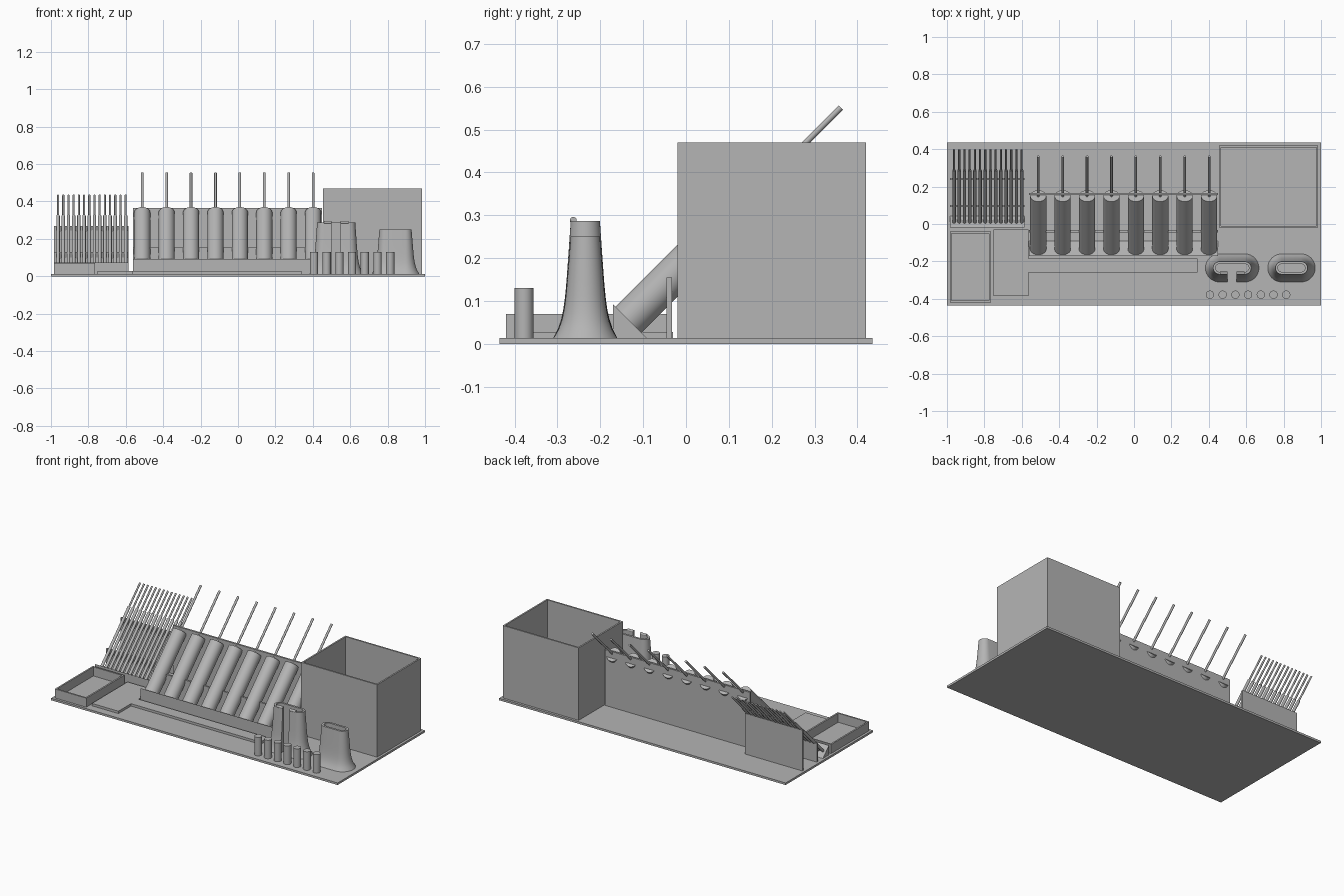
import bpy, bmesh, math
from mathutils import Vector

old = bpy.data.objects.get("Cube")
if old:
    bpy.data.objects.remove(old)

grey = bpy.data.materials.new("plain_grey")
grey.use_nodes = True
GREY = (0.46, 0.46, 0.46, 1)
grey.diffuse_color = GREY
grey.node_tree.nodes["Principled BSDF"].inputs["Base Color"].default_value = GREY
FLOOR = 0.013


def finish(name, bm, smooth=False):
    bmesh.ops.recalc_face_normals(bm, faces=bm.faces)
    mesh = bpy.data.meshes.new(name)
    bm.to_mesh(mesh)
    bm.free()
    mesh.materials.append(grey)
    if smooth:
        mesh.shade_smooth()
        mesh.set_sharp_from_angle(angle=math.radians(35))
    obj = bpy.data.objects.new(name, mesh)
    bpy.context.collection.objects.link(obj)
    return obj


def prism(name, outline, direction):
    """Extrude a flat outline along a direction."""
    bm = bmesh.new()
    face = bm.faces.new([bm.verts.new(p) for p in outline])
    new = bmesh.ops.extrude_face_region(bm, geom=[face])["geom"]
    verts = [v for v in new if isinstance(v, bmesh.types.BMVert)]
    bmesh.ops.translate(bm, verts=verts, vec=direction)
    return finish(name, bm)


def box(name, x0, x1, y0, y1, z0, z1):
    return prism(name, [(x0, y0, z0), (x1, y0, z0), (x1, y1, z0), (x0, y1, z0)],
                 (0, 0, z1 - z0))


def sweep(name, path, profile, closed):
    """Sweep a closed (offset, z) profile along points paired with normals."""
    bm = bmesh.new()
    rings = [[bm.verts.new((x + nx * r, y + ny * r, z)) for r, z in profile]
             for x, y, nx, ny in path]
    n, count = len(profile), len(rings)
    for i in range(count if closed else count - 1):
        a, b = rings[i], rings[(i + 1) % count]
        for j in range(n):
            k = (j + 1) % n
            bm.faces.new((a[j], b[j], b[k], a[k]))
    if not closed:
        bm.faces.new(rings[0])
        bm.faces.new(rings[-1])
    return finish(name, bm, True)


def open_box(name, x0, x1, y0, y1, top, wall):
    """Four walls with mitred corners, standing on the base."""
    bm = bmesh.new()
    corners = [(x0, y0, 1, 1), (x1, y0, -1, 1), (x1, y1, -1, -1), (x0, y1, 1, -1)]
    loops = [[bm.verts.new((x + sx * w, y + sy * w, z)) for x, y, sx, sy in corners]
             for w, z in ((0, FLOOR), (0, top), (wall, top), (wall, FLOOR))]
    for i in range(4):
        a, b = loops[i], loops[(i + 1) % 4]
        for j in range(4):
            k = (j + 1) % 4
            bm.faces.new((a[j], a[k], b[k], b[j]))
    return finish(name, bm)


def rod(name, start, end, radius, sides=32):
    start, end = Vector(start), Vector(end)
    axis = end - start
    bm = bmesh.new()
    bmesh.ops.create_cone(bm, cap_ends=True, segments=sides, radius1=radius,
                          radius2=radius, depth=axis.length)
    bm.transform(axis.to_track_quat("Z", "Y").to_matrix().to_4x4())
    bmesh.ops.translate(bm, verts=bm.verts, vec=(start + end) / 2)
    return finish(name, bm, True)


def tilted_rack(name, x0, x1, y_front, z_front, plates):
    """Wedge foot and upright plates that hold tools leaning at 45 degrees."""
    y_back = y_front + z_front - FLOOR
    prism(name + "_wedge", [(x0, y_front, FLOOR), (x0, y_front, z_front),
                            (x0, y_back, FLOOR)], (x1 - x0, 0, 0))
    for label, y, top in plates:
        box(f"{name}_{label}_plate", x0, x1, y, y + 0.012, FLOOR, top)


def tool(name, x, offset, y_points, radii, sides):
    """Leaning tool: thick handle then thin shaft, along z = y + offset."""
    a, b, c = [(x, y, y + offset) for y in y_points]
    rod(name + "_handle", a, b, radii[0], sides)
    rod(name + "_shaft", b, c, radii[1], 12)


def flared_holder(name, cx, cy, half, top, slot=0):
    """Hollow stadium-shaped tower with a flared foot and optional front slot."""
    steps = 16
    path = []
    for side in (1, -1):
        for i in range(steps + 1):
            t = math.pi * (i / steps - 0.5) + (0 if side > 0 else math.pi)
            path.append((cx + side * half, cy, math.cos(t), math.sin(t)))
    if slot:
        path = [(cx + slot, cy, 0, -1)] + path + [(cx - slot, cy, 0, -1)]
    levels = 12
    profile = []
    for i in range(levels + 1):
        f = i / levels
        r = 0.034 + 0.019 * (1 - f) + 0.022 * (1 - f) ** 7
        profile.append((r, FLOOR + f * (top - FLOOR)))
    profile += [(0.021, top), (0.021, FLOOR)]
    sweep(name, path, profile, not slot)


# Base board and storage boxes
box("base_board", -1, 1, -0.435, 0.435, 0, FLOOR)
open_box("tall_bin", 0.455, 0.985, -0.02, 0.42, 0.47, 0.01)
open_box("shallow_tray", -0.985, -0.765, -0.42, -0.04, 0.07, 0.01)

# Raised L-shaped pad
pad = [(-0.75, -0.385), (-0.565, -0.385), (-0.565, -0.26), (0.34, -0.26),
       (0.34, -0.185), (-0.565, -0.185), (-0.565, -0.03), (-0.75, -0.03)]
prism("raised_pad", [(x, y, FLOOR) for x, y in pad], (0, 0, 0.015))

# Large leaning tools and rack
tilted_rack("large_rack", -0.562, 0.45, -0.17, 0.092,
            [("front", -0.045, 0.155), ("back", 0.155, 0.365)])
for i in range(8):
    tool(f"large_tool_{i + 1}", -0.512 + i * 0.1305, 0.19,
         (-0.135, 0.15, 0.361), (0.043, 0.007), 32)

# Small leaning tools and rack
tilted_rack("small_rack", -0.985, -0.585, -0.018, 0.073,
            [("front", 0.09, 0.13), ("back", 0.235, 0.27)])
for i in range(14):
    tool(f"small_tool_{i + 1}", -0.962 + i * 0.0278, 0.035,
         (0.01, 0.288, 0.398), (0.009, 0.0055), 16)

# Flared holders, one slotted with rounded lips
flared_holder("slotted_holder", 0.525, -0.235, 0.068, 0.287, 0.024)
for side, label in ((1, "left"), (-1, "right")):
    rod(f"holder_lip_{label}", (0.525 + side * 0.024, -0.263, 0.288),
        (0.525 + side * 0.066, -0.263, 0.288), 0.008, 16)
flared_holder("closed_holder", 0.842, -0.235, 0.052, 0.25)

# Row of upright pegs
for i in range(7):
    x = 0.406 + i * 0.068
    rod(f"peg_{i + 1}", (x, -0.378, FLOOR), (x, -0.378, 0.13), 0.022)
